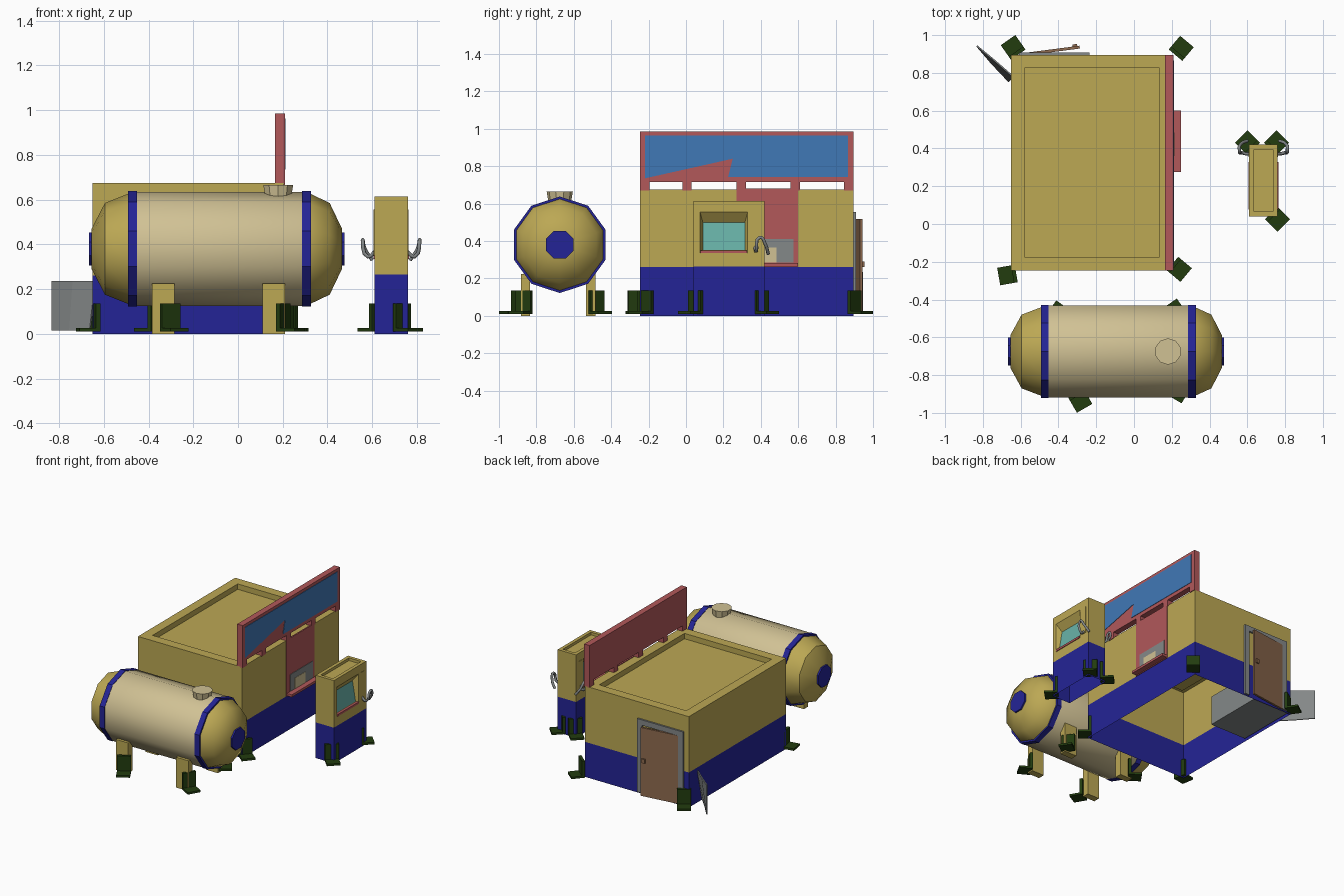
import bpy, bmesh, math
from mathutils import Vector, Matrix

if "Cube" in bpy.data.objects:
    bpy.data.objects.remove(bpy.data.objects["Cube"])

def material(name, rgb):
    m = bpy.data.materials.new(name)
    lin = [((c / 255 + 0.055) / 1.055) ** 2.4 for c in rgb]
    m.diffuse_color = (*lin, 1)
    m.use_nodes = True
    m.node_tree.nodes["Principled BSDF"].inputs["Base Color"].default_value = m.diffuse_color
    return m

OLIVE = material("olive yellow", (188, 168, 84))
BLUE = material("dark blue", (36, 36, 150))
RED = material("faded red", (178, 88, 90))
SIGN = material("sign blue", (64, 120, 182))
CREAM = material("cream", (208, 193, 148))
TEAL = material("screen teal", (104, 178, 168))
GREEN = material("dark green", (34, 60, 15))
GRAY = material("metal gray", (132, 136, 136))
BROWN = material("door brown", (142, 106, 78))

def finish(name, bm, *mats):
    me = bpy.data.meshes.new(name)
    bm.to_mesh(me)
    bm.free()
    for m in mats:
        me.materials.append(m)
    ob = bpy.data.objects.new(name, me)
    bpy.context.collection.objects.link(ob)
    return ob

def box(name, x, y, z, mat, angle=0.0, pivot=None):
    """Box from (min, max) pairs, optionally turned about z at a pivot."""
    bm = bmesh.new()
    bmesh.ops.create_cube(bm, size=1)
    for v in bm.verts:
        v.co = Vector([(a + b) / 2 + c * (b - a) for (a, b), c in zip((x, y, z), v.co)])
    if angle:
        p = Vector(pivot or (sum(x) / 2, sum(y) / 2, 0))
        bmesh.ops.rotate(bm, verts=bm.verts, cent=p, matrix=Matrix.Rotation(angle, 3, 'Z'))
    return finish(name, bm, mat)

def housing(x0, x1, y0, y1, band, top, rim, recess):
    """Open-bottomed shell with a lower colour band and a sunken roof."""
    bm = bmesh.new()
    rings = []
    for z, i in ((0, 0), (band, 0), (top, 0), (top, rim), (top - recess, rim)):
        rings.append([bm.verts.new(p) for p in ((x0 + i, y0 + i, z), (x1 - i, y0 + i, z),
                                                (x1 - i, y1 - i, z), (x0 + i, y1 - i, z))])
    for k, (a, b) in enumerate(zip(rings, rings[1:])):
        for i in range(4):
            j = (i + 1) % 4
            bm.faces.new((a[i], a[j], b[j], b[i])).material_index = 1 if k == 0 else 0
    bm.faces.new(rings[-1])
    bm.normal_update()
    return bm

def prism_x(name, pts, x0, x1, mat):
    """Extrude a (y, z) outline along x."""
    bm = bmesh.new()
    f = bm.faces.new([bm.verts.new((x0, y, z)) for y, z in pts])
    r = bmesh.ops.extrude_face_region(bm, geom=[f])
    bmesh.ops.translate(bm, vec=(x1 - x0, 0, 0),
                        verts=[g for g in r['geom'] if isinstance(g, bmesh.types.BMVert)])
    bmesh.ops.recalc_face_normals(bm, faces=bm.faces)
    return finish(name, bm, mat)

# Kiosk building
finish("building", housing(-0.65, 0.205, -0.245, 0.895, 0.26, 0.675, 0.07, 0.04), OLIVE, BLUE)

# Sign board on short posts, with a cut blue panel
box("sign_board", (0.165, 0.21), (-0.245, 0.895), (0.715, 0.985), RED)
for i, (a, b) in enumerate(((-0.245, -0.195), (-0.02, 0.03), (0.27, 0.32), (0.56, 0.61), (0.845, 0.895))):
    box(f"sign_post_{i}", (0.165, 0.21), (a, b), (0.67, 0.72), RED)
prism_x("sign_panel", [(-0.22, 0.735), (0.25, 0.84), (0.225, 0.742), (0.865, 0.742),
                       (0.865, 0.963), (-0.22, 0.963)], 0.208, 0.213, SIGN)

# Serving window under the sign
box("window_panel", (0.2, 0.21), (0.27, 0.6), (0.26, 0.68), RED)
box("window_pane", (0.2, 0.213), (0.31, 0.575), (0.285, 0.41), GRAY)
box("window_blind", (0.2, 0.215), (0.36, 0.485), (0.285, 0.365), CREAM)
box("window_sill", (0.2, 0.25), (0.275, 0.6), (0.265, 0.283), RED)

# Back door, slightly open
for n, x, z in (("left", (-0.275, -0.235), (0.01, 0.555)), ("right", (-0.61, -0.57), (0.01, 0.555)),
                ("top", (-0.61, -0.235), (0.515, 0.555))):
    box(f"door_frame_{n}", x, (0.885, 0.908), z, GRAY)
box("door", (-0.57, -0.285), (0.892, 0.907), (0.01, 0.517), BROWN, 0.13, (-0.57, 0.9, 0))
box("door_knob", (-0.325, -0.3), (0.93, 0.952), (0.26, 0.29), BROWN, 0.13)

# Metal chest inside the corner and the loose sheet beside it
box("inner_chest", (-0.64, -0.34), (0.42, 0.885), (0.015, 0.235), GRAY)
bm = bmesh.new()
cols = []
for x, y, lean in ((-0.835, 0.94, 0.0), (-0.74, 0.862, 0.022), (-0.64, 0.775, 0.035)):
    cols.append([bm.verts.new((x - lean * (1 - t) * 0.7, y - lean * (1 - t) * 0.7, 0.015 + 0.22 * t))
                 for t in (0, 1)])
for a, b in zip(cols, cols[1:]):
    bm.faces.new((a[0], b[0], b[1], a[1]))
sheet = finish("leaning_sheet", bm, GRAY)
sol = sheet.modifiers.new("thickness", 'SOLIDIFY')
sol.thickness = 0.008

# Fuel pump: cut a window in both sides and sink a tilted screen
PX = 0.685
bm = housing(0.61, 0.76, 0.04, 0.42, 0.265, 0.615, 0.025, 0.02)
for co, no in (((0, 0.075, 0), (0, 1, 0)), ((0, 0.33, 0), (0, 1, 0)),
               ((0, 0, 0.335), (0, 0, 1)), ((0, 0, 0.555), (0, 0, 1))):
    bmesh.ops.bisect_plane(bm, geom=bm.verts[:] + bm.edges[:] + bm.faces[:], plane_co=co, plane_no=no)
bm.normal_update()
for f in [f for f in bm.faces if abs(f.normal.x) > 0.9]:
    c = f.calc_center_median()
    if 0.08 < c.y < 0.325 and 0.34 < c.z < 0.55 and abs(c.x - PX) > 0.07:
        bmesh.ops.inset_individual(bm, faces=[f], thickness=0.015)
        s = 1 if c.x > PX else -1
        for v in f.verts:
            up = v.co.z > c.z
            v.co = (PX + s * (0.035 if up else 0.06), 0.315 if v.co.y > c.y else 0.09,
                    0.5 if up else 0.352)
        f.material_index = 2
finish("fuel_pump", bm, OLIVE, BLUE, TEAL)

# Pump trim and hoses, mirrored left and right
for s, side in ((1, "right"), (-1, "left")):
    def span(a, b):
        return tuple(sorted((PX + s * a, PX + s * b)))
    box(f"pump_sill_{side}", span(0.055, 0.08), (0.078, 0.327), (0.335, 0.35), RED)
    box(f"pump_strip_{side}", span(0.07, 0.078), (0.355, 0.393), (0.35, 0.555), OLIVE)
    cu = bpy.data.curves.new(f"hose_{side}", 'CURVE')
    cu.dimensions = '3D'
    cu.bevel_depth = 0.009
    cu.bevel_resolution = 1
    cu.resolution_u = 4
    cu.use_fill_caps = True
    sp = cu.splines.new('BEZIER')
    path = [(0.07, 0.37, 0.37), (0.105, 0.375, 0.345), (0.127, 0.395, 0.42),
            (0.118, 0.425, 0.38), (0.085, 0.44, 0.33)]
    sp.bezier_points.add(len(path) - 1)
    for bp, (dx, y, z) in zip(sp.bezier_points, path):
        bp.co = (PX + s * dx, y, z)
        bp.handle_left_type = bp.handle_right_type = 'AUTO'
    cu.materials.append(GRAY)
    bpy.context.collection.objects.link(bpy.data.objects.new(f"pump_hose_{side}", cu))

# Ten-sided storage tank, turned around the x axis
def lathe_x(name, profile, sides, mats, bands, phase=math.pi / 2, yc=-0.675, zc=0.38):
    bm = bmesh.new()
    rings = [[bm.verts.new((x, yc + r * math.cos(phase + math.tau * i / sides),
                            zc + r * math.sin(phase + math.tau * i / sides)))
              for i in range(sides)] for x, r in profile]
    for a, b, m in zip(rings, rings[1:], bands):
        for i in range(sides):
            j = (i + 1) % sides
            bm.faces.new((a[i], a[j], b[j], b[i])).material_index = m
    bm.faces.new(rings[0])
    bm.faces.new(rings[-1])
    bmesh.ops.recalc_face_normals(bm, faces=bm.faces)
    return finish(name, bm, *mats)

tank = lathe_x("tank", [(-0.655, 0.09), (-0.595, 0.205), (-0.47, 0.255), (0.305, 0.255),
                        (0.41, 0.205), (0.465, 0.09)], 10, (OLIVE, CREAM), (0, 0, 1, 0, 0))
for x0, x1, n in ((-0.492, -0.452, "left"), (0.287, 0.327, "right")):
    lathe_x(f"tank_band_{n}", [(x0, 0.258), (x1, 0.258)], 10, (BLUE,), (0,))
for x0, x1, n in ((-0.667, -0.64, "left"), (0.45, 0.477, "right")):
    lathe_x(f"tank_cap_{n}", [(x0, 0.08), (x1, 0.08)], 8, (BLUE,), (0,), math.pi / 8)

# Filler lid
bm = bmesh.new()
bmesh.ops.create_cone(bm, cap_ends=True, segments=10, radius1=0.06, radius2=0.07, depth=0.06,
                      matrix=Matrix.Translation((0.18, -0.675, 0.635)))
finish("filler_lid", bm, CREAM)

# Smooth the tank barrel
for ob in bpy.context.selected_objects:
    ob.select_set(False)
tank.select_set(True)
bpy.context.view_layer.objects.active = tank
bpy.ops.object.shade_smooth_by_angle(angle=math.radians(40))

# Tank legs
for i, x in enumerate((-0.335, 0.16)):
    for j, y in enumerate((-0.858, -0.51)):
        box(f"tank_leg_{i}_{j}", (x - 0.05, x + 0.05), (y - 0.025, y + 0.025), (0, 0.225), OLIVE)

# Green angle brackets: a base plate and an upright turned to face outward
feet = [(-0.64, 0.935, 125), (0.25, 0.93, 50), (0.24, -0.24, -40), (-0.67, -0.27, -170),
        (0.60, 0.43, 135), (0.755, 0.43, 45), (0.76, 0.025, -45),
        (-0.285, -0.935, -60), (0.235, -0.885, -30), (0.215, -0.46, 35), (-0.4, -0.47, 145)]
for i, (x, y, a) in enumerate(feet):
    a = math.radians(a)
    box(f"bracket_base_{i}", (x - 0.047, x + 0.047), (y - 0.047, y + 0.047), (0.01, 0.025), GREEN, a)
    box(f"bracket_upright_{i}", (x - 0.047, x - 0.027), (y - 0.047, y + 0.047), (0.01, 0.135),
        GREEN, a, (x, y, 0))
